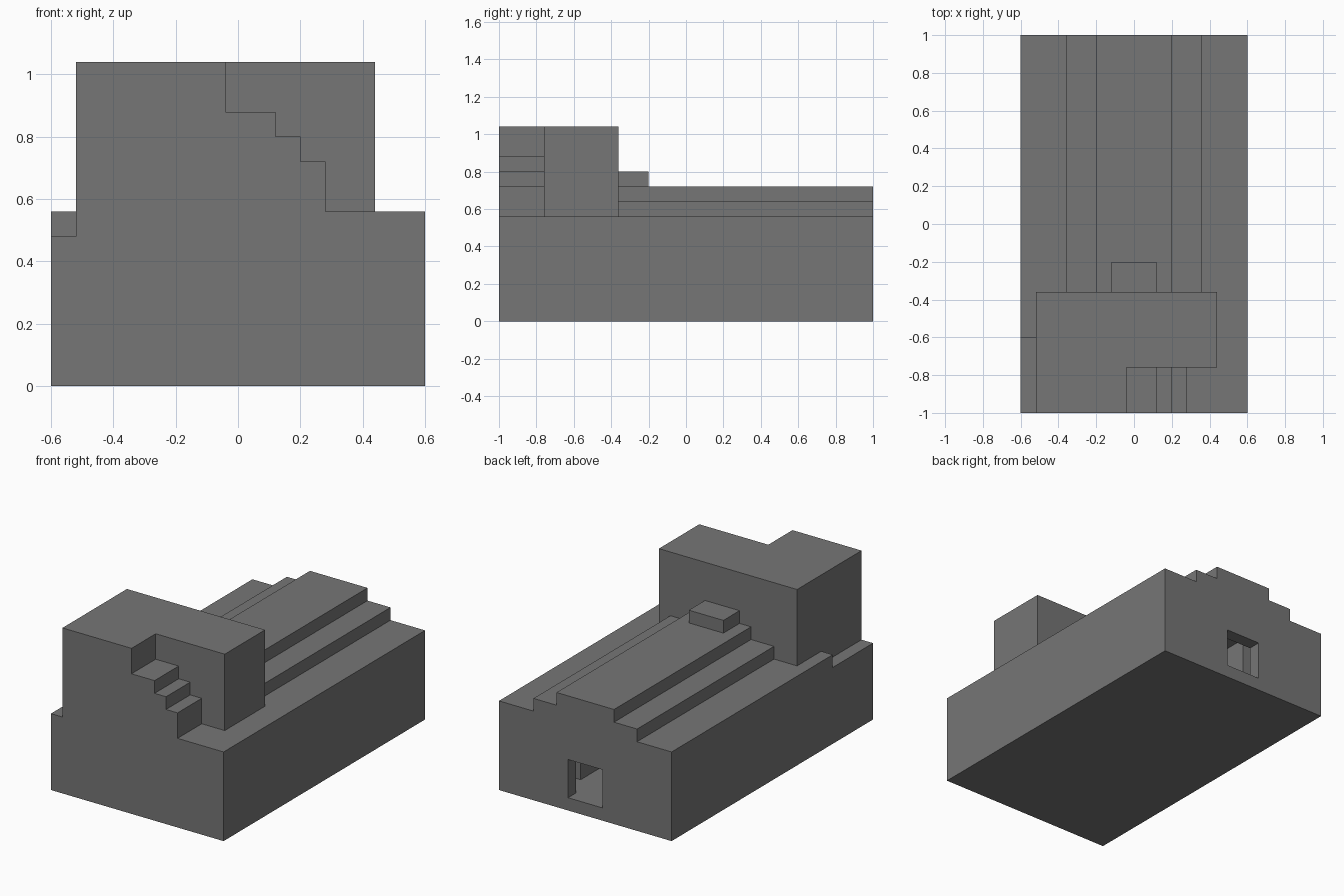
import bpy
import bmesh

cube = bpy.data.objects.get("Cube")
if cube:
    bpy.data.objects.remove(cube, do_unlink=True)

# Single stone colour
stone = bpy.data.materials.new("dark_grey_stone")
stone.use_nodes = True
GREY = (0.18, 0.18, 0.18, 1)
stone.diffuse_color = GREY
shader = next(n for n in stone.node_tree.nodes if n.type == 'BSDF_PRINCIPLED')
shader.inputs["Base Color"].default_value = GREY


def extrude(name, outline, y0, y1):
    """Extrude an (x, z) outline from y0 back to y1."""
    bm = bmesh.new()
    face = bm.faces.new([bm.verts.new((x, y0, z)) for x, z in outline])
    moved = bmesh.ops.extrude_face_region(bm, geom=[face])["geom"]
    verts = [v for v in moved if isinstance(v, bmesh.types.BMVert)]
    bmesh.ops.translate(bm, verts=verts, vec=(0, y1 - y0, 0))
    bmesh.ops.recalc_face_normals(bm, faces=bm.faces)
    mesh = bpy.data.meshes.new(name)
    bm.to_mesh(mesh)
    bm.free()
    mesh.materials.append(stone)
    obj = bpy.data.objects.new(name, mesh)
    bpy.context.collection.objects.link(obj)
    return obj


def block(name, x0, x1, y0, y1, z0, z1):
    return extrude(name, [(x0, z0), (x1, z0), (x1, z1), (x0, z1)], y0, y1)


def carve(target, cutter):
    """Subtract the cutter, then discard it."""
    cutter.hide_render = True
    mod = target.modifiers.new("carve", 'BOOLEAN')
    mod.operation = 'DIFFERENCE'
    mod.solver = 'EXACT'
    mod.object = cutter
    bpy.context.view_layer.update()
    graph = bpy.context.evaluated_depsgraph_get()
    result = bpy.data.meshes.new_from_object(target.evaluated_get(graph))
    target.modifiers.clear()
    target.data = result
    bpy.data.objects.remove(cutter, do_unlink=True)


# Main body with a lowered front corner
body = block("body", -0.6, 0.6, -1, 1, 0, 0.56)
carve(body, block("corner_cut", -0.7, -0.52, -1.1, -0.6, 0.48, 0.7))

# Inner hall and passage, reached through the back doorway
carve(body, block("hall_cut", -0.52, 0.52, 0.76, 0.92, 0.08, 0.48))
carve(body, block("passage_cut", -0.2, 0.2, -0.76, 0.8, 0.08, 0.48))
carve(body, block("doorway_cut", -0.12, 0.12, 0.85, 1.1, 0.08, 0.32))

# Stepped roof
half = [(0.36, 0.56), (0.36, 0.64), (0.2, 0.64), (0.2, 0.72)]
extrude("stepped_roof", half + [(-x, z) for x, z in reversed(half)], -0.36, 1)
block("roof_block", -0.12, 0.12, -0.36, -0.2, 0.72, 0.8)

# Tower with a staircase cut into its front
tower = block("tower", -0.52, 0.44, -1, -0.36, 0.56, 1.04)
stairs = [(-0.04, 1.2), (-0.04, 0.88), (0.12, 0.88), (0.12, 0.8), (0.2, 0.8),
          (0.2, 0.72), (0.28, 0.72), (0.28, 0.5), (0.6, 0.5), (0.6, 1.2)]
carve(tower, extrude("stairs_cut", stairs, -1.1, -0.76))
